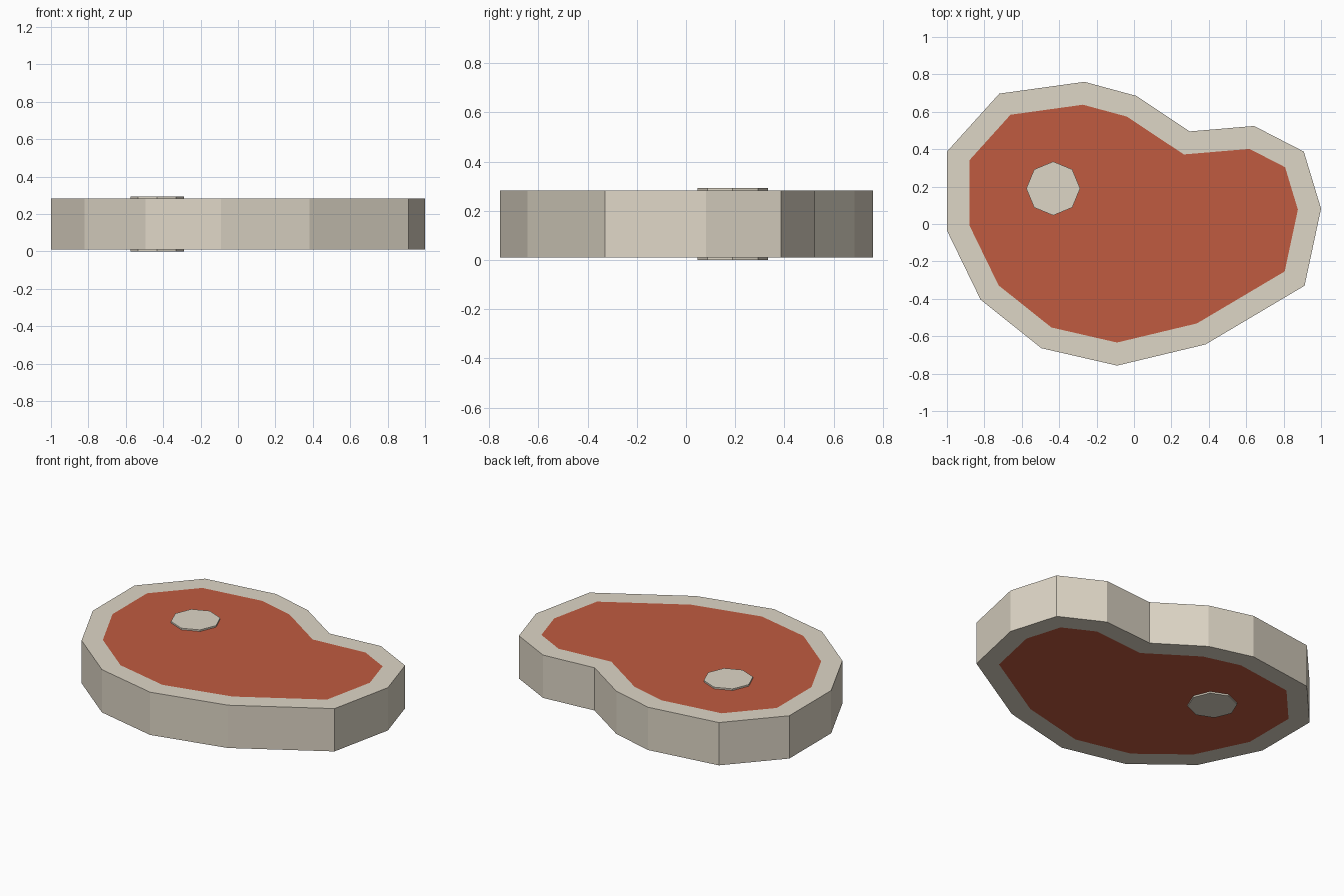
import bpy, bmesh, math

if "Cube" in bpy.data.objects:
    bpy.data.objects.remove(bpy.data.objects["Cube"])

BOTTOM, TOP, RIM = 0.01, 0.283, 0.12


def material(name, srgb):
    lin = [((c / 255 + 0.055) / 1.055) ** 2.4 for c in srgb]
    m = bpy.data.materials.new(name)
    m.diffuse_color = (*lin, 1)
    m.use_nodes = True
    m.node_tree.nodes["Principled BSDF"].inputs["Base Color"].default_value = m.diffuse_color
    return m


fat = material("fat cream", (222, 214, 198))
meat = material("meat red", (192, 91, 64))


def prism(name, outline, z0, z1, mats, rim=0):
    """Extrude an outline; with a rim, inset both caps and colour their centres."""
    bm = bmesh.new()
    base = bm.faces.new([bm.verts.new((x, y, z0)) for x, y in outline])
    up = bmesh.ops.extrude_face_region(bm, geom=[base], use_keep_orig=True)
    for v in up["geom"]:
        if isinstance(v, bmesh.types.BMVert):
            v.co.z = z1
    bmesh.ops.recalc_face_normals(bm, faces=bm.faces[:])
    if rim:
        bm.normal_update()
        caps = [f for f in bm.faces if abs(f.normal.z) > 0.9]
        bmesh.ops.inset_individual(bm, faces=caps, thickness=rim, use_even_offset=True)
        for f in caps:
            f.material_index = 1
    mesh = bpy.data.meshes.new(name)
    bm.to_mesh(mesh)
    bm.free()
    for m in mats:
        mesh.materials.append(m)
    obj = bpy.data.objects.new(name, mesh)
    bpy.context.collection.objects.link(obj)
    return obj


# Steak slab: fat rim around red meat on both faces
outline = [(-0.72, 0.697), (-0.265, 0.76), (0.012, 0.685), (0.298, 0.495),
           (0.642, 0.524), (0.908, 0.387), (1.0, 0.082), (0.912, -0.33),
           (0.382, -0.644), (-0.09, -0.757), (-0.495, -0.664), (-0.82, -0.405),
           (-1.0, -0.035), (-1.0, 0.387)]
prism("steak_slab", outline[::-1], BOTTOM, TOP, [fat, meat], RIM)

# Octagonal bone running through the slab, slightly proud on both faces
octagon = [(-0.432 + 0.144 * math.cos(math.radians(a)), 0.19 + 0.144 * math.sin(math.radians(a)))
           for a in range(0, 360, 45)]
prism("bone", octagon[::-1], 0.0, 0.293, [fat])
